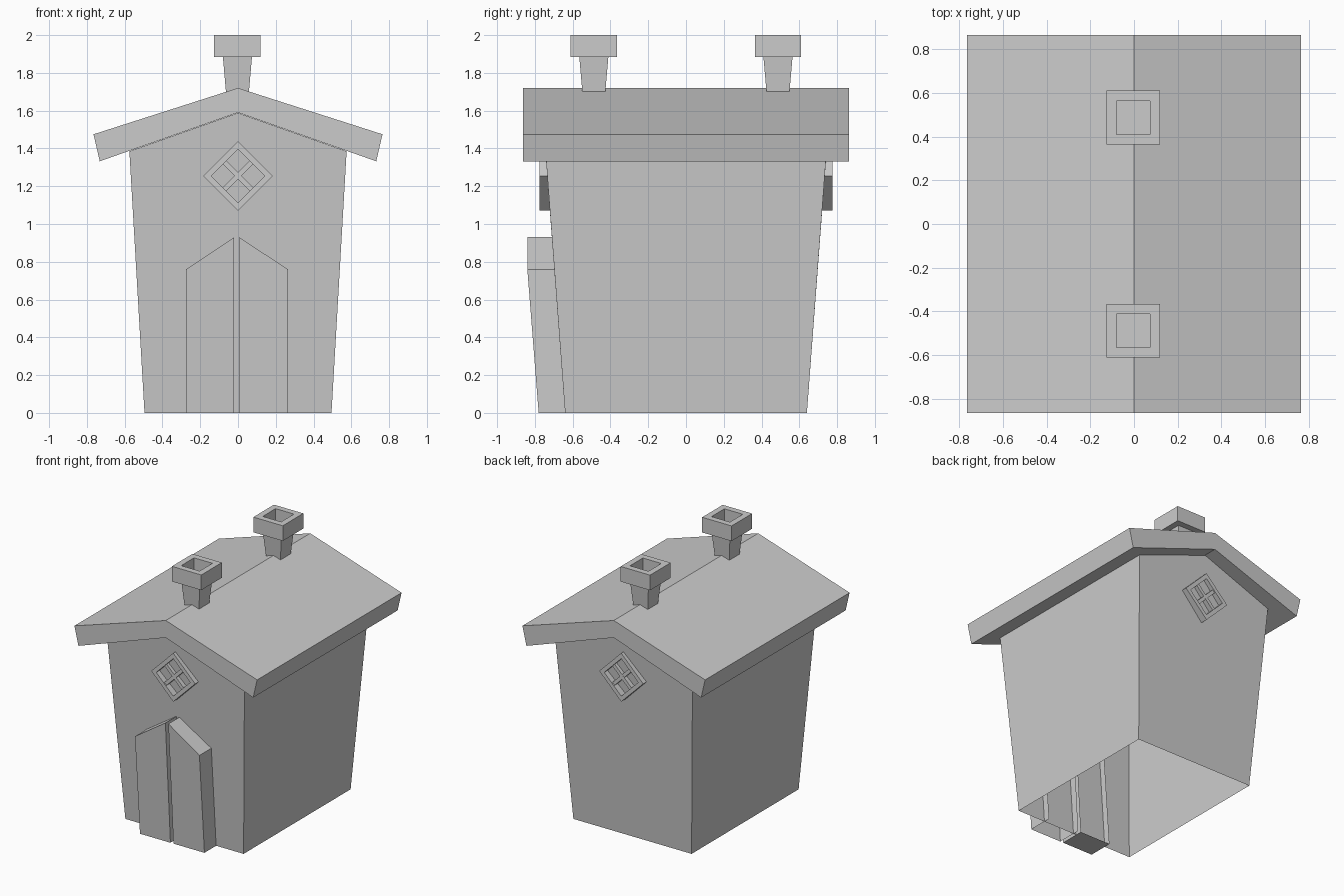
import bpy, bmesh
from math import cos, sin, pi, sqrt

if "Cube" in bpy.data.objects:
    bpy.data.objects.remove(bpy.data.objects["Cube"])


def finish(name, bm):
    bmesh.ops.recalc_face_normals(bm, faces=bm.faces[:])
    me = bpy.data.meshes.new(name)
    bm.to_mesh(me)
    bm.free()
    ob = bpy.data.objects.new(name, me)
    bpy.context.collection.objects.link(ob)
    return ob


def loft(name, loops, cap_first=True, cap_last=True, closed=False):
    """Skin a stack of equal-length point loops."""
    bm = bmesh.new()
    rings = [[bm.verts.new(p) for p in loop] for loop in loops]
    pairs = list(zip(rings, rings[1:])) + ([(rings[-1], rings[0])] if closed else [])
    for a, b in pairs:
        n = len(a)
        for i in range(n):
            j = (i + 1) % n
            bm.faces.new((a[i], a[j], b[j], b[i]))
    if not closed:
        if cap_first:
            bm.faces.new(rings[0])
        if cap_last:
            bm.faces.new(rings[-1])
    return finish(name, bm)


def square(cx, cy, h, z):
    return [(cx + sx * h, cy + sy * h, z) for sx, sy in ((-1, -1), (1, -1), (1, 1), (-1, 1))]


# flared walls with gables, open underneath
bm = bmesh.new()
base = [bm.verts.new(p) for p in square(0, 0, 1, 0)]
for v in base:
    v.co.x *= 0.495
    v.co.y *= 0.64
eave = [bm.verts.new((sx * 0.575, sy * 0.744, 1.385))
        for sx, sy in ((-1, -1), (1, -1), (1, 1), (-1, 1))]
front_peak = bm.verts.new((0, -0.76, 1.588))
back_peak = bm.verts.new((0, 0.76, 1.588))
bm.faces.new((base[0], base[1], eave[1], front_peak, eave[0]))
bm.faces.new((base[1], base[2], eave[2], eave[1]))
bm.faces.new((base[2], base[3], eave[3], back_peak, eave[2]))
bm.faces.new((base[3], base[0], eave[0], eave[3]))
finish("walls", bm)

# thick gabled roof
profile = [(-0.765, 1.475), (-0.732, 1.332), (0, 1.59), (0.732, 1.332), (0.765, 1.475), (0, 1.72)]
loft("roof", [[(x, y, z) for x, z in profile] for y in (-0.864, 0.864)])

# chimneys: tapered shaft, wide cap, recessed flue
for name, cy in (("front_chimney", -0.488), ("back_chimney", 0.487)):
    cx = -0.003
    loft(name, [square(cx, cy, h, z) for h, z in (
        (0.06, 1.69), (0.077, 1.885), (0.123, 1.885), (0.123, 2.0),
        (0.077, 2.0), (0.077, 1.89))], cap_first=False)

# two door leaves, leaning with the wall and open at the back
for name, inner, outer in (("left_door", -0.02, -0.275), ("right_door", 0.005, 0.265)):
    shape = [(inner, 0, 0), (outer, 0, 0), (outer, 0.06, 0.76), (inner, 0.06, 0.93)]
    ob = loft(name, [[(x, y0 - lean, z) for x, lean, z in shape] for y0 in (-0.59, -0.78)],
              cap_first=False)
    if name == "right_door":  # this leaf is hollow underneath
        bm = bmesh.new()
        bm.from_mesh(ob.data)
        low = [f for f in bm.faces if all(v.co.z < 0.01 for v in f.verts)]
        bmesh.ops.delete(bm, geom=low, context='FACES_ONLY')
        bm.to_mesh(ob.data)
        bm.free()


# diamond windows: frame and crossed glazing bars on each gable
def diamond(r, y):
    return [(r * cos(i * pi / 2), y, 1.255 + r * sin(i * pi / 2)) for i in range(4)]


def bar(name, length, width, y0, y1, s):
    d = 1 / sqrt(2)
    pts = [(a * length, b * width) for a, b in ((-1, -1), (1, -1), (1, 1), (-1, 1))]
    loft(name, [[(d * (u - s * v), y, 1.255 + d * (s * u + v)) for u, v in pts]
                for y in (y0, y1)])


for side, k in (("front", -1), ("back", 1)):
    loft(side + "_window_frame", [diamond(r, k * y) for r, y in (
        (0.184, 0.70), (0.184, 0.775), (0.142, 0.775), (0.142, 0.70))], closed=True)
    for n, s in enumerate((1, -1)):
        bar(f"{side}_window_bar_{n + 1}", 0.105, 0.013, k * 0.70, k * (0.766 - 0.001 * n), s)
